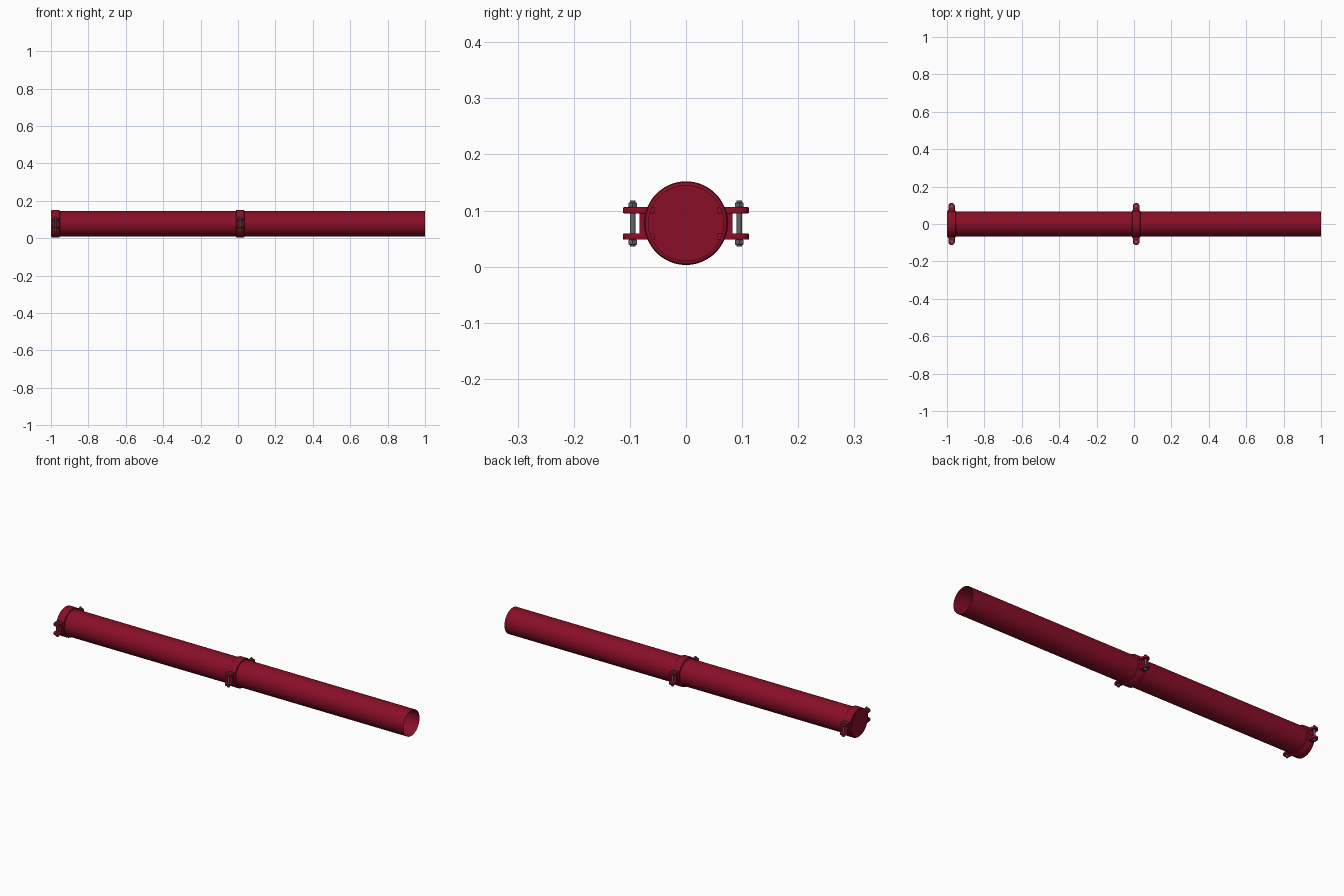
import bpy, bmesh, math
from mathutils import Matrix

if "Cube" in bpy.data.objects:
    bpy.data.objects.remove(bpy.data.objects["Cube"])

CZ, R_PIPE, R_RING = 0.0775, 0.067, 0.0745
BOLT_Y, SEG = 0.095, 64


def material(name, rgb):
    m = bpy.data.materials.new(name)
    m.diffuse_color = (*rgb, 1)
    m.use_nodes = True
    m.node_tree.nodes["Principled BSDF"].inputs["Base Color"].default_value = m.diffuse_color
    return m


RED = material("crimson paint", (0.25, 0.0045, 0.02))
STEEL = material("grey steel", (0.13, 0.13, 0.14))


def finish(name, bm, mat, angle=35):
    bmesh.ops.recalc_face_normals(bm, faces=bm.faces)
    mesh = bpy.data.meshes.new(name)
    bm.to_mesh(mesh)
    bm.free()
    ob = bpy.data.objects.new(name, mesh)
    bpy.context.collection.objects.link(ob)
    mesh.materials.append(mat)
    bpy.ops.object.select_all(action='DESELECT')
    ob.select_set(True)
    bpy.context.view_layer.objects.active = ob
    bpy.ops.object.shade_smooth_by_angle(angle=math.radians(angle))
    return ob


def lathe(name, profile, mat, closed=False):
    """Revolve (x, radius) points about the pipe axis."""
    bm = bmesh.new()
    rings = []
    for x, r in profile:
        rings.append([bm.verts.new((x, r * math.cos(2 * math.pi * i / SEG),
                                    CZ + r * math.sin(2 * math.pi * i / SEG))) for i in range(SEG)])
    pairs = list(zip(rings, rings[1:])) + ([(rings[-1], rings[0])] if closed else [])
    for a, b in pairs:
        for i in range(SEG):
            j = (i + 1) % SEG
            bm.faces.new((a[i], a[j], b[j], b[i]))
    return bm, rings


def prism(bm, outline, z0, z1, bevel=0.0):
    """Extrude an (x, y) outline from z0 to z1."""
    bottom = [bm.verts.new((x, y, z0)) for x, y in outline]
    top = [bm.verts.new((x, y, z1)) for x, y in outline]
    n = len(outline)
    caps = [bm.faces.new(bottom[::-1]), bm.faces.new(top)]
    for i in range(n):
        j = (i + 1) % n
        bm.faces.new((bottom[i], bottom[j], top[j], top[i]))
    if bevel:
        edges = list({e for f in caps for e in f.edges})
        bmesh.ops.bevel(bm, geom=edges, offset=bevel, segments=2, profile=0.5, affect='EDGES')


def circle(cx, cy, r, n):
    return [(cx + r * math.cos(2 * math.pi * i / n), cy + r * math.sin(2 * math.pi * i / n)) for i in range(n)]


def ear_outline(cx, side):
    # straight sides running out of the ring, round tip about the bolt
    tip = [(cx + 0.0175 * math.cos(math.pi * i / 16), side * (BOLT_Y + 0.0175 * math.sin(math.pi * i / 16)))
           for i in range(17)]
    return [(cx + 0.0175, side * 0.055)] + tip + [(cx - 0.0175, side * 0.055)]


def coupling(tag, x0, x1):
    cx, c = (x0 + x1) / 2, 0.006
    # clamp ring with chamfered rims
    bm, _ = lathe("ring", [(x0, R_PIPE), (x0, R_RING - c), (x0 + c * .3, R_RING - c * .3), (x0 + c, R_RING),
                           (x1 - c, R_RING), (x1 - c * .3, R_RING - c * .3), (x1, R_RING - c), (x1, R_PIPE)], RED, True)
    finish(tag + "_ring", bm, RED)
    for side, word in ((1, "back"), (-1, "front")):
        # ears and the web that joins them to the ring
        bm = bmesh.new()
        prism(bm, ear_outline(cx, side), 0.095, 0.106, 0.002)
        prism(bm, ear_outline(cx, side), 0.048, 0.059, 0.002)
        w = 0.015
        prism(bm, [(cx - w, side * 0.068), (cx + w, side * 0.068),
                   (cx + w, side * 0.083), (cx - w, side * 0.083)], 0.054, 0.1)
        finish(f"{tag}_{word}_ears", bm, RED)
        # bolt shank with a hexagonal nut and head
        bm = bmesh.new()
        prism(bm, circle(cx, side * BOLT_Y, 0.005, 16), 0.036, 0.118)
        prism(bm, circle(cx, side * BOLT_Y, 0.0085, 6), 0.106, 0.114, 0.001)
        prism(bm, circle(cx, side * BOLT_Y, 0.0085, 6), 0.039, 0.048, 0.001)
        finish(f"{tag}_{word}_bolt", bm, STEEL)


# two open pipe lengths meeting inside the middle coupling
for name, a, b in (("left_pipe", -0.985, 0.012), ("right_pipe", 0.012, 1.0)):
    bm, _ = lathe(name, [(a, R_PIPE), (b, R_PIPE)], RED)
    finish(name, bm, RED)

# end cap closing the left pipe
bm, rings = lathe("cap", [(-1.0, R_PIPE + 0.0005), (-0.985, R_PIPE + 0.0005)], RED)
for ring in rings:
    bm.faces.new(ring)
finish("end_cap", bm, RED)

coupling("end_coupling", -0.998, -0.953)
coupling("middle_coupling", -0.011, 0.034)
